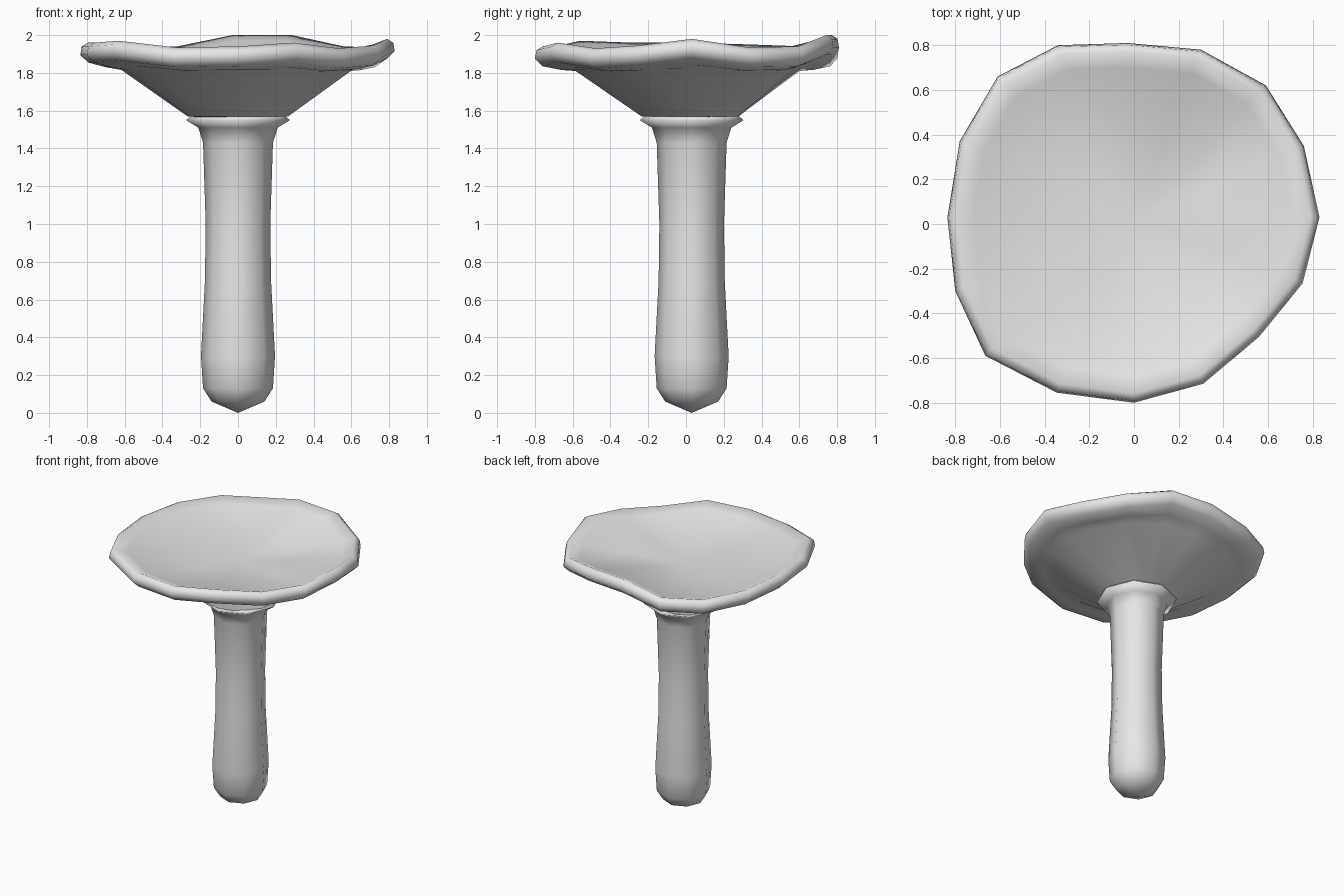
import bpy, bmesh
from math import cos, sin, tau

cube = bpy.data.objects.get("Cube")
if cube:
    bpy.data.objects.remove(cube, do_unlink=True)

mat = bpy.data.materials.new("pale_grey")
mat.use_nodes = True
grey = (0.8, 0.8, 0.8, 1)
mat.diffuse_color = grey
mat.node_tree.nodes["Principled BSDF"].inputs["Base Color"].default_value = grey

CY = 0.03  # stem axis sits slightly behind the centre


def skin(name, start, rings, end):
    """Join rings of points into a closed skin between two pole points."""
    bm = bmesh.new()
    rows = [[bm.verts.new(p) for p in ring] for ring in rings]
    n = len(rows[0])
    first, last = bm.verts.new(start), bm.verts.new(end)
    for i in range(n):
        j = (i + 1) % n
        bm.faces.new((first, rows[0][j], rows[0][i]))
        bm.faces.new((last, rows[-1][i], rows[-1][j]))
        for a, b in zip(rows, rows[1:]):
            bm.faces.new((a[i], a[j], b[j], b[i]))
    bmesh.ops.recalc_face_normals(bm, faces=bm.faces)
    mesh = bpy.data.meshes.new(name)
    bm.to_mesh(mesh)
    bm.free()
    mesh.materials.append(mat)
    mesh.shade_smooth()
    obj = bpy.data.objects.new(name, mesh)
    bpy.context.collection.objects.link(obj)
    return obj


# Stem: eight-sided lathe with a bulbous foot and a flared collar
profile = [(0.14, 0.06), (0.185, 0.13), (0.196, 0.3), (0.175, 0.7), (0.171, 1.0),
           (0.185, 1.43), (0.21, 1.51), (0.275, 1.55), (0.25, 1.57)]
stem_rings = [[(r * cos(tau * i / 8), CY + r * sin(tau * i / 8), z) for i in range(8)]
              for r, z in profile]
skin("stem", (0, CY, 0), stem_rings, (0, CY, 1.56))

# Cap: wavy sixteen-point rim, given as x, y and height of its upper edge
rim = [(.83, .03, 1.98), (.76, .35, 1.935), (.59, .62, 1.94), (.30, .78, 2.0),
       (-.03, .81, 2.0), (-.34, .80, 1.94), (-.61, .66, 1.94), (-.78, .37, 1.95),
       (-.835, .03, 1.96), (-.80, -.30, 1.96), (-.665, -.59, 1.97), (-.345, -.755, 1.935),
       (0, -.80, 1.94), (.31, -.715, 1.96), (.56, -.505, 1.93), (.755, -.265, 1.945)]


def cap_ring(scale, drop, level=0.0, flat=0.0):
    """Scale the rim inwards, lower it, and flatten it towards a level."""
    return [(x * scale, CY + (y - CY) * scale, (z - drop) * (1 - flat) + level * flat)
            for x, y, z in rim]


cap_rings = [
    cap_ring(0.45, 0.07, 1.87, 0.6),    # shallow bowl
    cap_ring(0.86, 0.03),               # inner foot of the lip
    cap_ring(0.95, 0.0),                # lip crest
    cap_ring(0.99, 0.02),
    cap_ring(1.0, 0.065),               # outer edge
    cap_ring(0.95, 0.105),              # lip underside
    cap_ring(0.84, 0.125, 1.82, 0.3),
    cap_ring(0.74, 0.13, 1.81, 0.7),    # top of the cone
    cap_ring(0.32, 0, 1.57, 1),         # cone meets the collar
]
skin("cap", (0, CY, 1.83), cap_rings, (0, CY, 1.55))

# Keep only hard creases sharp
for obj in bpy.context.view_layer.objects:
    obj.select_set(obj.name in ("stem", "cap"))
bpy.context.view_layer.objects.active = bpy.data.objects["cap"]
bpy.ops.object.shade_smooth_by_angle(angle=1.2)
